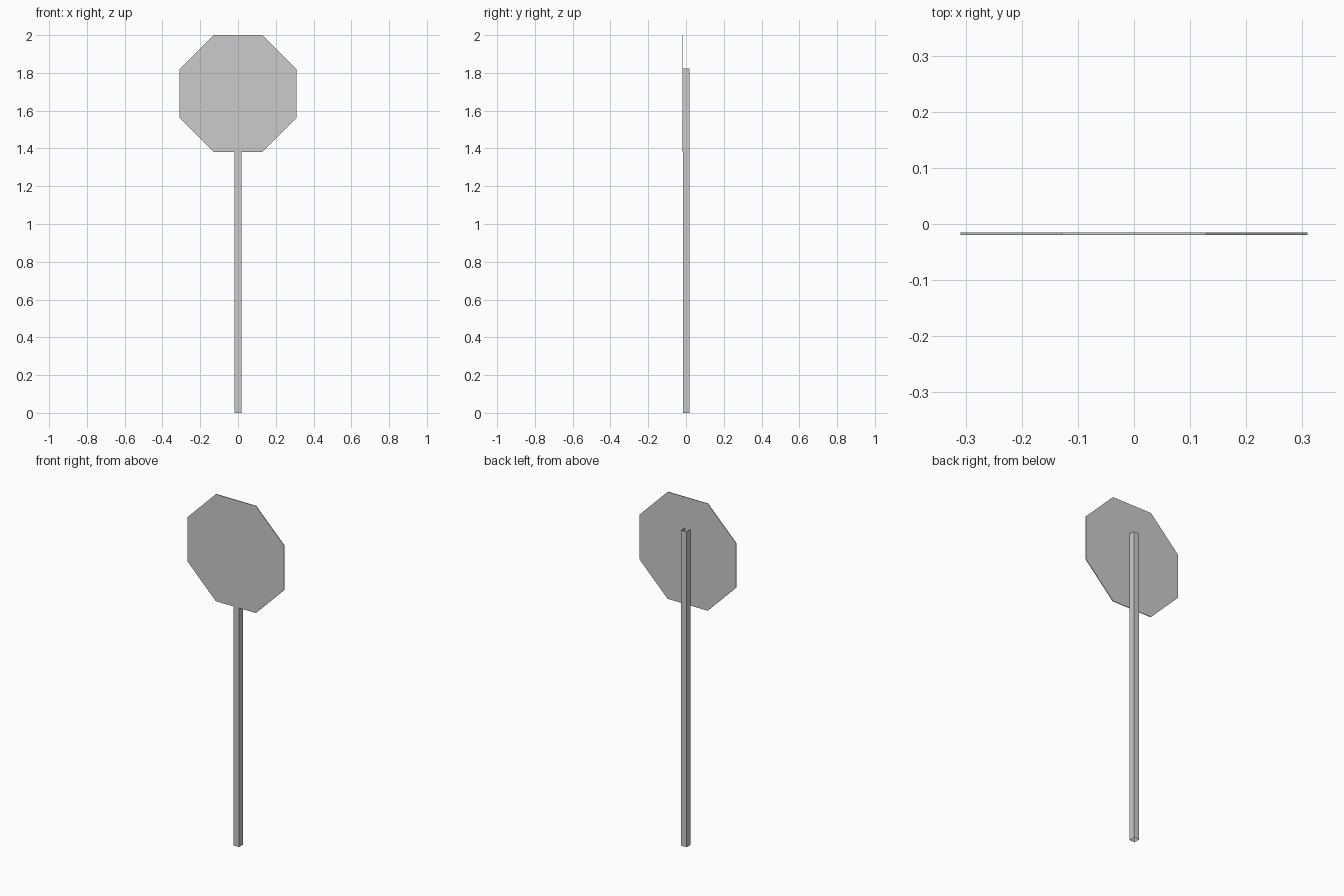
import bpy, bmesh

if "Cube" in bpy.data.objects:
    bpy.data.objects.remove(bpy.data.objects["Cube"])


def make_object(name, bm):
    bmesh.ops.recalc_face_normals(bm, faces=bm.faces)
    mesh = bpy.data.meshes.new(name)
    bm.to_mesh(mesh)
    bm.free()
    obj = bpy.data.objects.new(name, mesh)
    bpy.context.collection.objects.link(obj)
    return obj


def extrude_profile(name, points, offset, capped):
    """Sweep a closed profile along offset, with or without end caps."""
    bm = bmesh.new()
    start = [bm.verts.new(p) for p in points]
    end = [bm.verts.new([a + b for a, b in zip(p, offset)]) for p in points]
    n = len(points)
    for i in range(n):
        j = (i + 1) % n
        bm.faces.new((start[i], start[j], end[j], end[i]))
    if capped:
        bm.faces.new(start[::-1])
        bm.faces.new(end)
    return make_object(name, bm)


FRONT, PLATE_BACK, POST_BACK = -0.0195, -0.0155, 0.0195

# Octagonal sign plate
half, flat = 0.309, 0.128
centre_z = 2.0 - half
corners = [(flat, half), (half, flat), (half, -flat), (flat, -half),
           (-flat, -half), (-half, -flat), (-half, flat), (-flat, half)]
extrude_profile("sign_plate", [(x, FRONT, centre_z + z) for x, z in corners],
                (0, PLATE_BACK - FRONT, 0), capped=True)

# Square post, an open thin sheet tube behind the plate
w = 0.0175
section = [(-w, PLATE_BACK, 0), (w, PLATE_BACK, 0), (w, POST_BACK, 0), (-w, POST_BACK, 0)]
extrude_profile("post", section, (0, 0, 1.822), capped=False)
